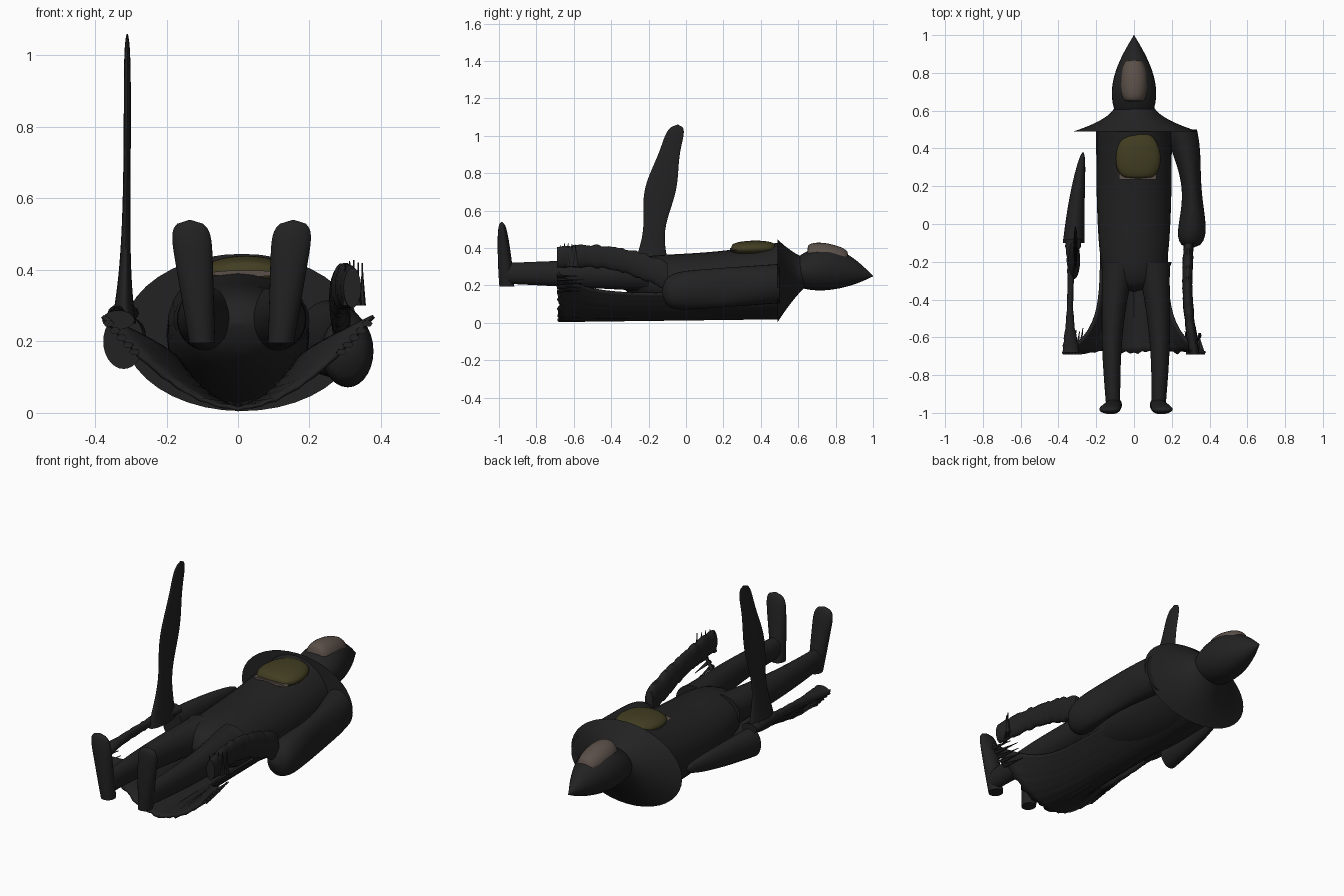
import bpy, bmesh, math, random
from math import sin, cos, pi, sqrt
from mathutils import Vector

random.seed(4)
if "Cube" in bpy.data.objects:
    bpy.data.objects.remove(bpy.data.objects["Cube"])


def material(name, red, green, blue):
    mat = bpy.data.materials.new(name)
    mat.use_nodes = True
    colour = (red, green, blue, 1)
    mat.diffuse_color = colour
    mat.node_tree.nodes["Principled BSDF"].inputs["Base Color"].default_value = colour
    return mat


black = material("black cloth", .016, .016, .016)
olive = material("olive patch", .055, .048, .016)
brown = material("brown skin", .105, .08, .067)


def finish(name, bm, mat):
    bmesh.ops.recalc_face_normals(bm, faces=bm.faces)
    mesh = bpy.data.meshes.new(name)
    bm.to_mesh(mesh)
    bm.free()
    mesh.materials.append(mat)
    part = bpy.data.objects.new(name, mesh)
    bpy.context.collection.objects.link(part)
    bpy.ops.object.select_all(action='DESELECT')
    part.select_set(True)
    bpy.context.view_layer.objects.active = part
    bpy.ops.object.shade_smooth_by_angle(angle=math.radians(50))
    return part


def bridge(bm, rows):
    """Join neighbouring rows of vertices with quads."""
    for row, following in zip(rows, rows[1:]):
        for i in range(len(row) - 1):
            bm.faces.new((row[i], row[i + 1], following[i + 1], following[i]))


def dome(t):
    """Rounded profile: zero at both ends and one in the middle."""
    return sqrt(max(sin(pi * t), 0))


def blunt(t):
    """Full size along most of the length, rounded off at the end."""
    return sqrt(1 - t ** 14)


def tube(name, start, end, wide, deep, mat=black, bend=(0, 0, 0),
         upright=False, sides=28, steps=32, rough=0):
    """Closed elliptical tube; wide and deep give the half sizes along it."""
    bm = bmesh.new()
    rings = []
    for k in range(steps + 1):
        t = k / steps
        centre = Vector(start).lerp(Vector(end), t) + Vector(bend) * sin(pi * t)
        a = max(wide(t), .002) * random.uniform(1 - rough, 1 + rough)
        b = max(deep(t), .002) * random.uniform(1 - rough, 1 + rough)
        ring = []
        for i in range(sides):
            turn = math.tau * i / sides
            u, v = a * cos(turn), b * sin(turn)
            offset = Vector((u, v, 0)) if upright else Vector((u, 0, v))
            ring.append(bm.verts.new(centre + offset))
        rings.append(ring)
    bridge(bm, [ring + ring[:1] for ring in rings])
    bm.faces.new(rings[0])
    bm.faces.new(rings[-1])
    return finish(name, bm, mat)


# Torso and hips, sloping down from the chest to the waist
tube("torso", (0, .5, .23), (0, -.36, .25), bend=(0, 0, -.035),
     wide=lambda t: (.2 - .04 * t ** 3) * blunt(t),
     deep=lambda t: (.2 - .055 * t - .05 * t ** 4) * blunt(t))

# Shoulder cape flaring to a wide rim
tube("shoulder_cape", (0, .64, .27), (.01, .49, .225),
     wide=lambda t: .1 + .23 * t ** 2,
     deep=lambda t: .08 + .14 * t ** 1.3, sides=40)

# Pointed hood and the face inside its opening
tube("hood", (0, .58, .27), (0, 1, .25), bend=(0, 0, .028),
     wide=lambda t: (1 - t) * (.095 + .27 * t - .1 * t ** 2),
     deep=lambda t: (1 - t) * (.07 + .32 * t - .05 * t ** 2))
tube("face", (0, .645, .36), (0, .87, .345), mat=brown,
     wide=lambda t: .073 * sqrt(dome(t ** .8)),
     deep=lambda t: (.078 - .012 * t) * sqrt(dome(t ** .8)))

# Chest patch with a thin lining at its lower edge
tube("chest_patch", (.022, .24, .395), (.022, .48, .4), mat=olive,
     wide=lambda t: (.128 - .02 * t) * sqrt(dome(t)),
     deep=lambda t: .042 * sqrt(dome(t)))
tube("patch_lining", (.02, .235, .39), (.02, .28, .39), mat=brown,
     wide=lambda t: .1, deep=lambda t: .009, steps=4)

# Legs and upturned flat-soled feet
for side, label in ((1, "left"), (-1, "right")):
    tube(label + "_leg", (side * .09 + .01, -.2, .26), (side * .12 + .01, -.97, .265),
         bend=(side * .02, 0, 0),
         wide=lambda t: .1 - .063 * sqrt(t),
         deep=lambda t: .09 - .035 * t)
    tube(label + "_foot", (side * .11 + .01, -.958, .195), (side * .145 + .01, -.985, .54),
         upright=True,
         wide=lambda t: (.036 + .025 * t) * blunt(t),
         deep=lambda t: (.04 - .02 * t ** 2) * blunt(t))

# Back cloak: a bowl-shaped sheet flaring to a torn hem
bm = bmesh.new()
rows, columns = 28, 36
grid = []
for k in range(rows + 1):
    t = k / rows
    half_width = .175 + .205 * t ** 10
    rise = .14 + .12 * t ** 8
    row = []
    for i in range(columns + 1):
        u = 2 * i / columns - 1
        fold = .006 * t * abs(sin(22 * u))
        tear = random.uniform(0, .02) if k == rows else 0
        height = .025 - .015 * t + rise * abs(u) ** 1.8 + fold
        row.append(bm.verts.new((half_width * u, .5 - 1.19 * t + tear, height)))
    grid.append(row)
bridge(bm, grid)
cloak = finish("back_cloak", bm, black)
thickness = cloak.modifiers.new("thickness", 'SOLIDIFY')
thickness.thickness = .012
thickness.offset = 0

# Left arm, narrow at the elbow above a wide sleeve
tube("left_arm", (.25, .5, .21), (.3, -.13, .165), bend=(.03, 0, 0),
     wide=lambda t: (.068 + .015 * cos(math.tau * t)) * blunt(t),
     deep=lambda t: .105 * blunt(t))

# Right arm: a sleeve narrowing to a point at the shoulder end
tube("right_arm", (-.27, .38, .22), (-.32, -.1, .2), bend=(-.006, 0, 0),
     wide=lambda t: .057 * sqrt(t),
     deep=lambda t: .077 * t ** .4)

# Torn sleeve strips trailing toward the hem
tube("left_sleeve_strip", (.29, -.1, .25), (.32, -.69, .35), bend=(-.02, 0, .045),
     wide=lambda t: .026, deep=lambda t: .075 - .02 * t, sides=14, rough=.1)
tube("right_sleeve_strip", (-.32, -.08, .28), (-.335, -.68, .26), bend=(-.01, 0, 0),
     wide=lambda t: .016 + .03 * (1 - 2 * t) ** 2,
     deep=lambda t: .025, sides=14, rough=.1)

# Tatters: spikes above the left strip and along both hem corners
for k in range(5):
    x, y = .3 + .012 * k, -.67 + .02 * k
    tube(f"left_tatter_{k + 1}", (x, y, .3), (x, y, random.uniform(.4, .43)), upright=True,
         wide=lambda t: .01 * (1 - t), deep=lambda t: .016 * (1 - t), sides=6, steps=4)
    for side, label in ((1, "left"), (-1, "right")):
        x, z = .29 + .018 * k, .17 + .02 * k
        tube(f"{label}_hem_tatter_{k + 1}", (side * x, -.69, z),
             (side * (x - .02), random.uniform(-.58, -.53), z),
             wide=lambda t: .015 * (1 - t), deep=lambda t: .01 * (1 - t), sides=6, steps=4)

# Thin upright blade of cloth at the right hand, spreading at its base
tube("upright_blade", (-.32, -.19, .25), (-.31, -.045, 1.06), bend=(.004, -.03, 0),
     upright=True, steps=64,
     wide=lambda t: (.01 + .025 * (1 - t) ** 6) * blunt(t),
     deep=lambda t: (.07 + .013 * cos(11 * t) + .02 * (1 - t) ** 6) * blunt(t))
